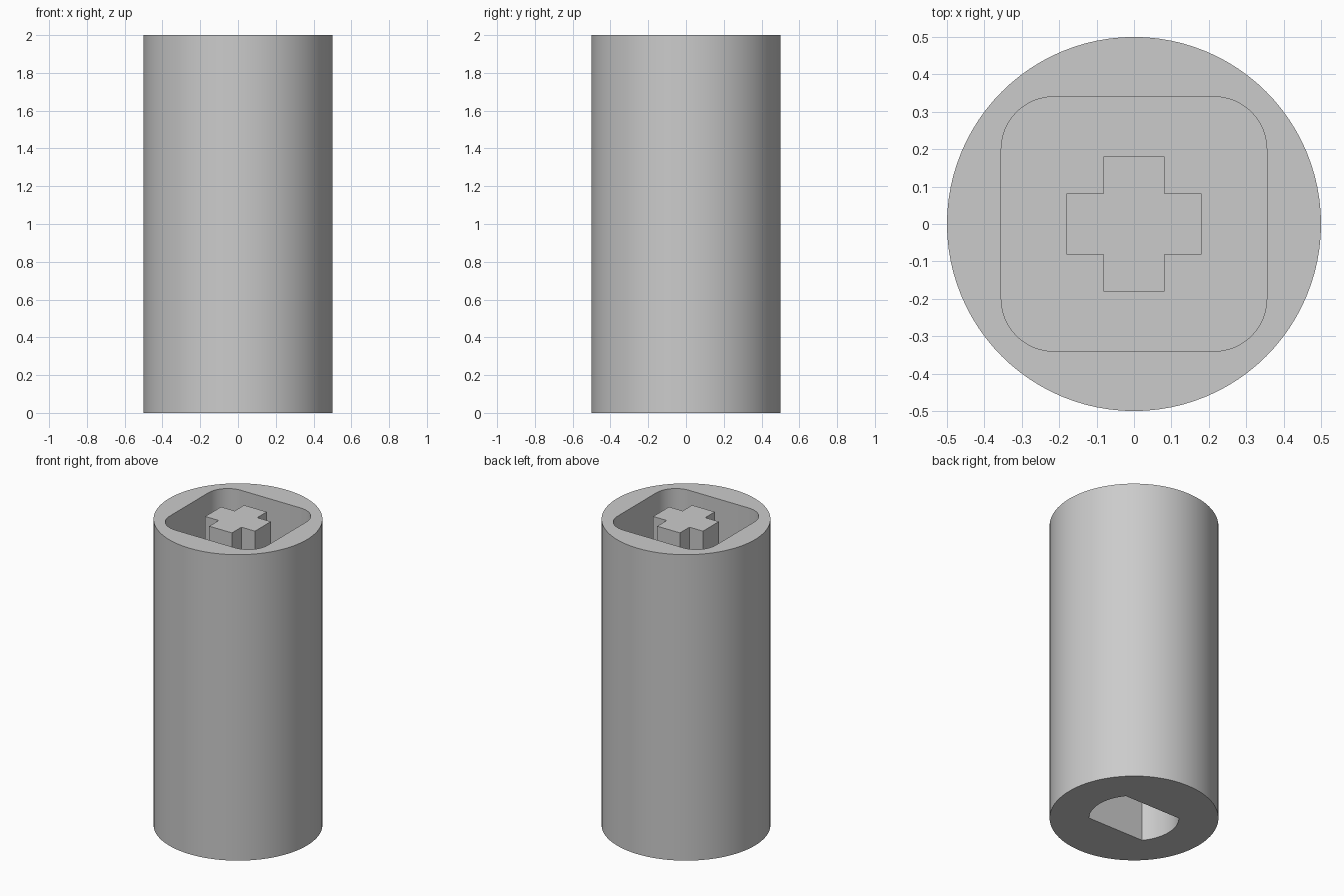
import bpy, bmesh
from math import sin, cos, pi, atan2

cube = bpy.data.objects.get("Cube")
if cube:
    bpy.data.objects.remove(cube, do_unlink=True)

POCKET_FLOOR = 1.5
SOCKET_TOP = 0.5

grey = bpy.data.materials.new("light_grey")
grey.use_nodes = True
colour = (0.6, 0.6, 0.6, 1)
grey.diffuse_color = colour
grey.node_tree.nodes["Principled BSDF"].inputs["Base Color"].default_value = colour


def arc(cx, cy, r, start, end, steps):
    angles = [start + (end - start) * i / steps for i in range(steps + 1)]
    return [(cx + r * cos(a), cy + r * sin(a)) for a in angles]


def prism(name, outline, z0, z1):
    """Extrude a closed counter-clockwise outline from z0 to z1."""
    bm = bmesh.new()
    face = bm.faces.new([bm.verts.new((x, y, z0)) for x, y in outline])
    top = bmesh.ops.extrude_face_region(bm, geom=[face])["geom"]
    bmesh.ops.translate(bm, vec=(0, 0, z1 - z0),
                        verts=[v for v in top if isinstance(v, bmesh.types.BMVert)])
    bmesh.ops.recalc_face_normals(bm, faces=bm.faces)
    mesh = bpy.data.meshes.new(name)
    bm.to_mesh(mesh)
    bm.free()
    mesh.materials.append(grey)
    obj = bpy.data.objects.new(name, mesh)
    bpy.context.collection.objects.link(obj)
    return obj


def activate(obj):
    bpy.ops.object.select_all(action='DESELECT')
    obj.select_set(True)
    bpy.context.view_layer.objects.active = obj


def cut(obj, cutter):
    cutter.hide_render = True
    activate(obj)
    mod = obj.modifiers.new("cut", 'BOOLEAN')
    mod.operation = 'DIFFERENCE'
    mod.solver = 'EXACT'
    mod.object = cutter
    bpy.ops.object.modifier_apply(modifier=mod.name)
    bpy.data.objects.remove(cutter, do_unlink=True)


# Cylindrical body
body = prism("body", arc(0, 0, 0.5, 0, 2 * pi, 96)[:-1], 0, 2)

# Rounded rectangular pocket in the top
hx, hy, r = 0.355, 0.34, 0.14
pocket = []
for i, (sx, sy) in enumerate([(1, 1), (-1, 1), (-1, -1), (1, -1)]):
    pocket += arc(sx * (hx - r), sy * (hy - r), r, i * pi / 2, (i + 1) * pi / 2, 12)
cut(body, prism("pocket_cutter", pocket, POCKET_FLOOR, 2.1))

# Socket in the underside: a round hole with two flats
corner = atan2(0.17, 0.205)
socket = (arc(0, 0, 0.266, -corner, corner, 16)
          + arc(0, 0, 0.266, pi - corner, pi + corner, 16))
cut(body, prism("socket_cutter", socket, -0.1, SOCKET_TOP))

# Cross-shaped post standing in the pocket, flush with the rim
a, b = 0.18, 0.082
quarter = [(a, -b), (a, b), (b, b)]
cross = []
for i in range(4):
    c, s = round(cos(i * pi / 2)), round(sin(i * pi / 2))
    cross += [(c * x - s * y, s * x + c * y) for x, y in quarter]
post = prism("cross_post", cross, POCKET_FLOOR, 2)

activate(body)
bpy.ops.object.shade_smooth_by_angle(angle=pi / 6)
